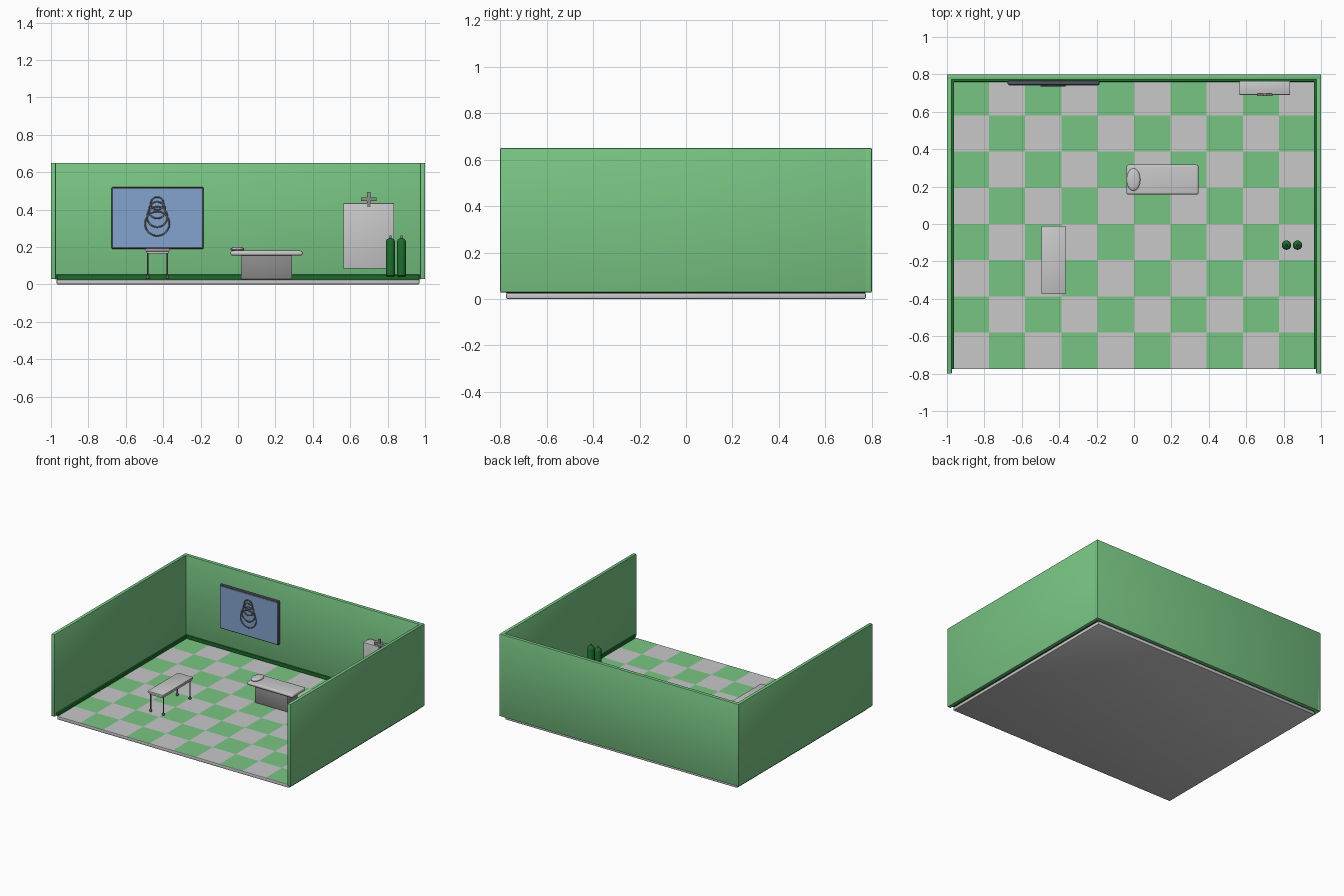
import bpy, bmesh, math
from mathutils import Matrix, Vector

cube = bpy.data.objects.get("Cube")
if cube:
    bpy.data.objects.remove(cube, do_unlink=True)


def material(name, r, g, b):
    m = bpy.data.materials.new(name)
    m.use_nodes = True
    m.diffuse_color = (r, g, b, 1)
    m.node_tree.nodes["Principled BSDF"].inputs["Base Color"].default_value = (r, g, b, 1)
    return m


GREEN = material("mint green", 0.19, 0.56, 0.23)
DARK_GREEN = material("dark green", 0.012, 0.15, 0.025)
PALE = material("pale grey", 0.58, 0.58, 0.59)
GREY = material("mid grey", 0.26, 0.26, 0.26)
DARK = material("dark grey", 0.13, 0.13, 0.13)
BLUE = material("screen blue", 0.23, 0.37, 0.62)
FRAME = material("frame slate", 0.09, 0.09, 0.13)


def finish(name, bm, mats, smooth=False):
    mesh = bpy.data.meshes.new(name)
    bm.normal_update()
    bm.to_mesh(mesh)
    bm.free()
    for m in mats:
        mesh.materials.append(m)
    obj = bpy.data.objects.new(name, mesh)
    bpy.context.collection.objects.link(obj)
    if smooth:
        bpy.ops.object.select_all(action='DESELECT')
        obj.select_set(True)
        bpy.context.view_layer.objects.active = obj
        bpy.ops.object.shade_smooth_by_angle(angle=math.radians(40))
    return obj


def box(name, x, y, z, mat, bevel=0.0, segments=2):
    """Box from (min, max) ranges, with optional rounded edges."""
    bm = bmesh.new()
    centre = Vector([(a + b) / 2 for a, b in (x, y, z)])
    size = [b - a for a, b in (x, y, z)]
    bmesh.ops.create_cube(bm, size=1, matrix=Matrix.LocRotScale(centre, None, size))
    if bevel:
        bmesh.ops.bevel(bm, geom=bm.edges[:], offset=bevel, segments=segments,
                        profile=0.5, affect='EDGES')
    return finish(name, bm, [mat], bevel > 0)


def lathe(name, profile, x, y, mat, steps=24):
    """Revolve (radius, height) points around a vertical axis."""
    bm = bmesh.new()
    verts = [bm.verts.new((x + r, y, z)) for r, z in profile]
    edges = [bm.edges.new(p) for p in zip(verts, verts[1:])]
    bmesh.ops.spin(bm, geom=verts + edges, cent=(x, y, 0), axis=(0, 0, 1),
                   angle=math.tau, steps=steps)
    bmesh.ops.remove_doubles(bm, verts=bm.verts[:], dist=0.0002)
    bmesh.ops.recalc_face_normals(bm, faces=bm.faces[:])
    return finish(name, bm, [mat], True)


# Floor slab and checkered tiles
X, Y, TOP = 0.97, 0.775, 0.028
box("floor_slab", (-X, X), (-Y, Y), (0, 0.026), PALE, 0.006)
bm = bmesh.new()
bmesh.ops.create_grid(bm, x_segments=10, y_segments=8, size=1,
                      matrix=Matrix.Translation((0, 0, TOP)) @ Matrix.Diagonal((X, Y, 1, 1)))
for f in bm.faces:
    c = f.calc_center_median()
    col = math.floor((c.x + X) / (2 * X / 10))
    row = math.floor((c.y + Y) / (2 * Y / 8))
    f.material_index = (col + row) % 2
finish("floor_tiles", bm, [PALE, GREEN])

# Walls and skirting
box("back_wall", (-1, 1), (0.772, 0.8), (0.028, 0.65), GREEN, 0.004)
for side, s in (("left", 1), ("right", -1)):
    box(side + "_wall", sorted((s * 0.974, s)), (-0.8, 0.8), (0.028, 0.65), GREEN, 0.004)
    box(side + "_skirting", sorted((s * 0.962, s * 0.976)), (-Y, 0.774), (0.026, 0.052), DARK_GREEN, 0.003)
box("back_skirting", (-X, X), (0.76, 0.774), (0.026, 0.052), DARK_GREEN, 0.003)

# Wall screen with ring emblem
box("screen_frame", (-0.675, -0.185), (0.744, 0.766), (0.19, 0.52), FRAME, 0.004)
box("screen_panel", (-0.667, -0.193), (0.741, 0.747), (0.199, 0.511), BLUE)
for i in range(4):
    curve = bpy.data.curves.new("screen_ring", 'CURVE')
    curve.dimensions = '3D'
    curve.bevel_depth = 0.0045
    curve.bevel_resolution = 1
    spline = curve.splines.new('POLY')
    radius, z = 0.034 + 0.0103 * i, 0.433 - 0.036 * i
    n = 32
    spline.points.add(n - 1)
    spline.use_cyclic_u = True
    for k, p in enumerate(spline.points):
        a = math.tau * k / n
        p.co = (-0.432 + radius * math.cos(a), 0.74, z + radius * math.sin(a), 1)
    curve.materials.append(DARK)
    bpy.context.collection.objects.link(bpy.data.objects.new("screen_ring_%d" % (i + 1), curve))

# Wheeled side table
box("table_top", (-0.495, -0.365), (-0.375, -0.01), (0.177, 0.192), PALE, 0.005)
box("table_tray", (-0.488, -0.372), (-0.367, -0.018), (0.164, 0.178), PALE, 0.003)
for x in (-0.483, -0.377):
    for y in (-0.352, -0.035):
        lathe("table_leg", [(0, 0.028), (0.008, 0.03), (0.01, 0.038), (0.008, 0.046),
                            (0.004, 0.049), (0.004, 0.166), (0, 0.166)], x, y, DARK, 12)

# Examination bed
box("bed_base", (0.015, 0.29), (0.18, 0.298), (0.027, 0.158), GREY, 0.003)
box("bed_mattress", (-0.04, 0.345), (0.158, 0.317), (0.154, 0.18), PALE, 0.011, 4)
bm = bmesh.new()
bmesh.ops.create_uvsphere(bm, u_segments=24, v_segments=12, radius=1,
                          matrix=Matrix.LocRotScale(Vector((-0.003, 0.237, 0.188)), None,
                                                    Vector((0.037, 0.06, 0.013))))
finish("bed_pillow", bm, [PALE], True)

# Wall cabinet with cross
box("cabinet", (0.563, 0.835), (0.69, 0.765), (0.085, 0.435), PALE, 0.004)
box("cross_upright", (0.689, 0.709), (0.684, 0.697), (0.414, 0.495), GREY, 0.002)
box("cross_bar", (0.658, 0.74), (0.6845, 0.6965), (0.445, 0.465), GREY, 0.002)

# Gas bottles
for x in (0.815, 0.874):
    lathe("gas_bottle", [(0, 0.04), (0.018, 0.04), (0.025, 0.048), (0.025, 0.225),
                         (0.021, 0.238), (0.012, 0.246), (0, 0.249)], x, -0.113, DARK_GREEN)
    lathe("gas_valve", [(0.006, 0.242), (0.006, 0.258), (0.003, 0.262), (0, 0.262)],
          x, -0.113, GREY, 12)
